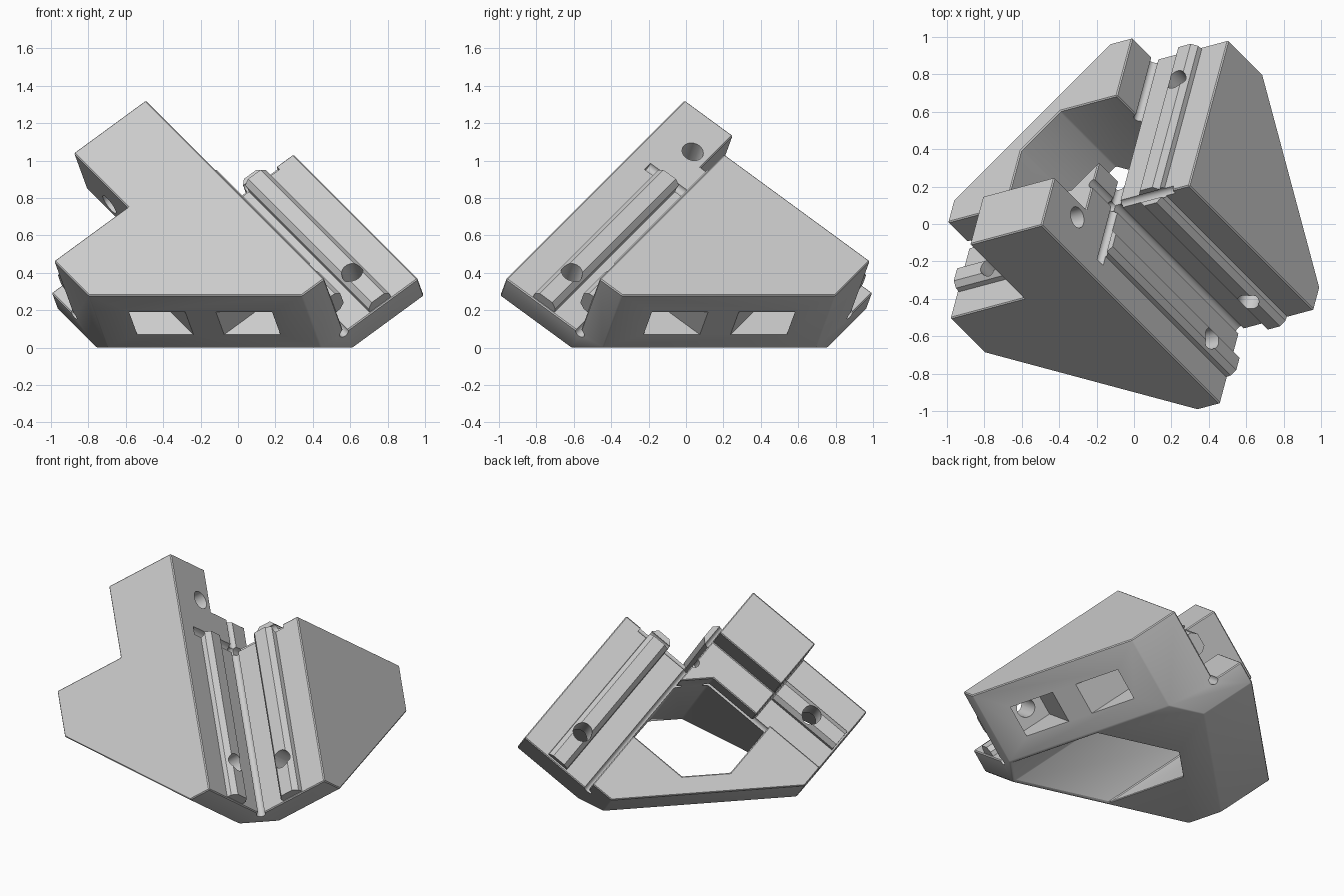
import bpy, bmesh, math
from itertools import product
from mathutils import Vector, Matrix

cube = bpy.data.objects.get("Cube")
if cube:
    bpy.data.objects.remove(cube)

# The bracket is modelled square in a local frame, then tipped onto its flat base.
# Local axes: 0 = U, 1 = W, 2 = V (the three bar directions).
U, W, V = 0, 1, 2
s = 1 / math.sqrt(3)
p, q = (1 + s) / 2, (1 - s) / 2
TILT = Matrix(((s, -p, q), (-s, -q, p), (-s, -s, -s))).to_4x4()

OUT, SEAT, TOP, END = -0.873, -0.373, -0.545, 0.615   # key planes
MID = -0.625                                          # bar centre line
FAR = 3

grey = bpy.data.materials.new("light grey")
grey.use_nodes = True
colour = (0.6, 0.6, 0.6, 1)
grey.diffuse_color = colour
grey.node_tree.nodes["Principled BSDF"].inputs["Base Color"].default_value = colour


def to_object(bm, name):
    bmesh.ops.recalc_face_normals(bm, faces=bm.faces)
    mesh = bpy.data.meshes.new(name)
    bm.to_mesh(mesh)
    bm.free()
    ob = bpy.data.objects.new(name, mesh)
    bpy.context.collection.objects.link(ob)
    return ob


def hull(points, name="cutter"):
    bm = bmesh.new()
    for pt in points:
        bm.verts.new(pt)
    bmesh.ops.convex_hull(bm, input=bm.verts)
    bmesh.ops.dissolve_limit(bm, angle_limit=0.01, verts=bm.verts, edges=bm.edges)
    return to_object(bm, name)


def box(u, w, v):
    return hull(product(u, w, v))


def rod(axis, centre, start, stop, radius):
    # centre gives the two other coordinates in axis order
    others = [i for i in range(3) if i != axis]
    pts = []
    for k, t in product(range(32), (start, stop)):
        a = math.tau * k / 32
        pt = [0, 0, 0]
        pt[axis] = t
        pt[others[0]] = centre[0] + radius * math.cos(a)
        pt[others[1]] = centre[1] + radius * math.sin(a)
        pts.append(pt)
    return hull(pts)


def rib(along, normal, start, stop, face):
    # tapered key standing on a bar seat
    across = 3 - along - normal
    pts = []
    for t, (h, half), side in product((start, stop), ((-0.02, 0.075), (0.03, 0.07), (0.06, 0.042)), (-1, 1)):
        pt = [0, 0, 0]
        pt[along], pt[normal], pt[across] = t, face - h, MID + side * half
        pts.append(pt)
    return hull(pts)


def modify(ob, kind, **settings):
    mod = ob.modifiers.new(kind.title(), kind)
    for key, value in settings.items():
        setattr(mod, key, value)
    bpy.context.view_layer.objects.active = ob
    bpy.ops.object.modifier_apply(modifier=mod.name)


def combine(ob, tool, operation="DIFFERENCE"):
    modify(ob, "BOOLEAN", object=tool, operation=operation, solver="EXACT")
    bpy.data.objects.remove(tool)


# Block with sloped lower walls and a flat base
bm = bmesh.new()
for pt in product((-1.045, 0.61), (OUT, END), (OUT, END)):
    bm.verts.new(pt)
bmesh.ops.convex_hull(bm, input=bm.verts)
bmesh.ops.dissolve_limit(bm, angle_limit=0.01, verts=bm.verts, edges=bm.edges)
for normal, dist in (((1, 1, 0), 0.39), ((1, 0, 1), 0.39), ((0, 1, 1), 0.39), ((1, 1, 1), 0)):
    n = Vector(normal)
    cut = bmesh.ops.bisect_plane(bm, geom=bm.verts[:] + bm.edges[:] + bm.faces[:],
                                 plane_co=n * dist / n.length_squared, plane_no=n, clear_outer=True)
    rim = [e for e in cut["geom_cut"] if isinstance(e, bmesh.types.BMEdge)]
    bmesh.ops.holes_fill(bm, edges=rim)
body = to_object(bm, "corner_bracket")

# Seats for the three bars, and the lowered third plate around the long arm
for ranges in (((-FAR, FAR), (-FAR, SEAT), (-FAR, SEAT)),
               ((-FAR, TOP), (-FAR, SEAT), (-FAR, FAR)),
               ((-FAR, TOP), (0.115, FAR), (-FAR, SEAT)),
               ((-FAR, -0.75), (-FAR, FAR), (-0.546, FAR)),
               ((-FAR, -0.75), (0.115, FAR), (-FAR, FAR))):
    combine(body, box(*ranges))

# Six-sided central opening
lo, hi = SEAT, 0.22
ring = [(lo, hi), (lo, -0.6 - lo), (-0.6 - lo, lo), (hi, lo), (hi, 0.01), (0.01, hi)]
combine(body, hull([(u, w, v) for u in (-2, 2) for w, v in ring]))

# Fine chamfer on all edges
bm = bmesh.new()
bm.from_mesh(body.data)
bmesh.ops.remove_doubles(bm, verts=bm.verts, dist=0.0005)
bmesh.ops.dissolve_limit(bm, angle_limit=0.01, verts=bm.verts, edges=bm.edges)
bm.to_mesh(body.data)
bm.free()
modify(body, "BEVEL", width=0.014, segments=1, limit_method="ANGLE", angle_limit=math.radians(30))

# Keys on the bar seats
for args in ((U, W, TOP, 0.6, SEAT), (U, V, TOP, 0.6, SEAT),
             (V, U, SEAT, 0.6, TOP), (W, U, 0.125, 0.6, TOP)):
    combine(body, rib(*args), "UNION")

# Round relief along each inner corner
for axis, centre in ((U, (SEAT, SEAT)), (V, (TOP, SEAT)), (W, (TOP, SEAT))):
    combine(body, rod(axis, centre, -0.76, FAR, 0.028))

# Screw access pockets in the two sloped walls
slot, near, far = (-0.72, -0.51), (0.26, 0.48), (0.25, 0.47)
for ranges in (((-0.375, 0.5), near, slot), (far, (-0.2, 0.5), slot),
               ((-0.375, 0.5), slot, near), (far, slot, (-0.2, 0.5))):
    combine(body, box(*ranges))

# Screw holes
for axis, centre, start, stop in ((W, (0.36, MID), -0.5, -0.1), (V, (0.36, MID), -0.5, -0.1),
                                  (U, (MID, 0.37), -0.7, -0.3), (U, (0.37, MID), -0.7, -0.3),
                                  (W, (-0.8, -0.64), -0.5, 0.3)):
    combine(body, rod(axis, centre, start, stop, 0.058))

# Finish
body.data.transform(TILT)
body.data.materials.clear()
body.data.materials.append(grey)
for face in body.data.polygons:
    face.material_index = 0
bpy.ops.object.select_all(action="DESELECT")
body.select_set(True)
bpy.context.view_layer.objects.active = body
bpy.ops.object.shade_smooth_by_angle(angle=math.radians(25))
